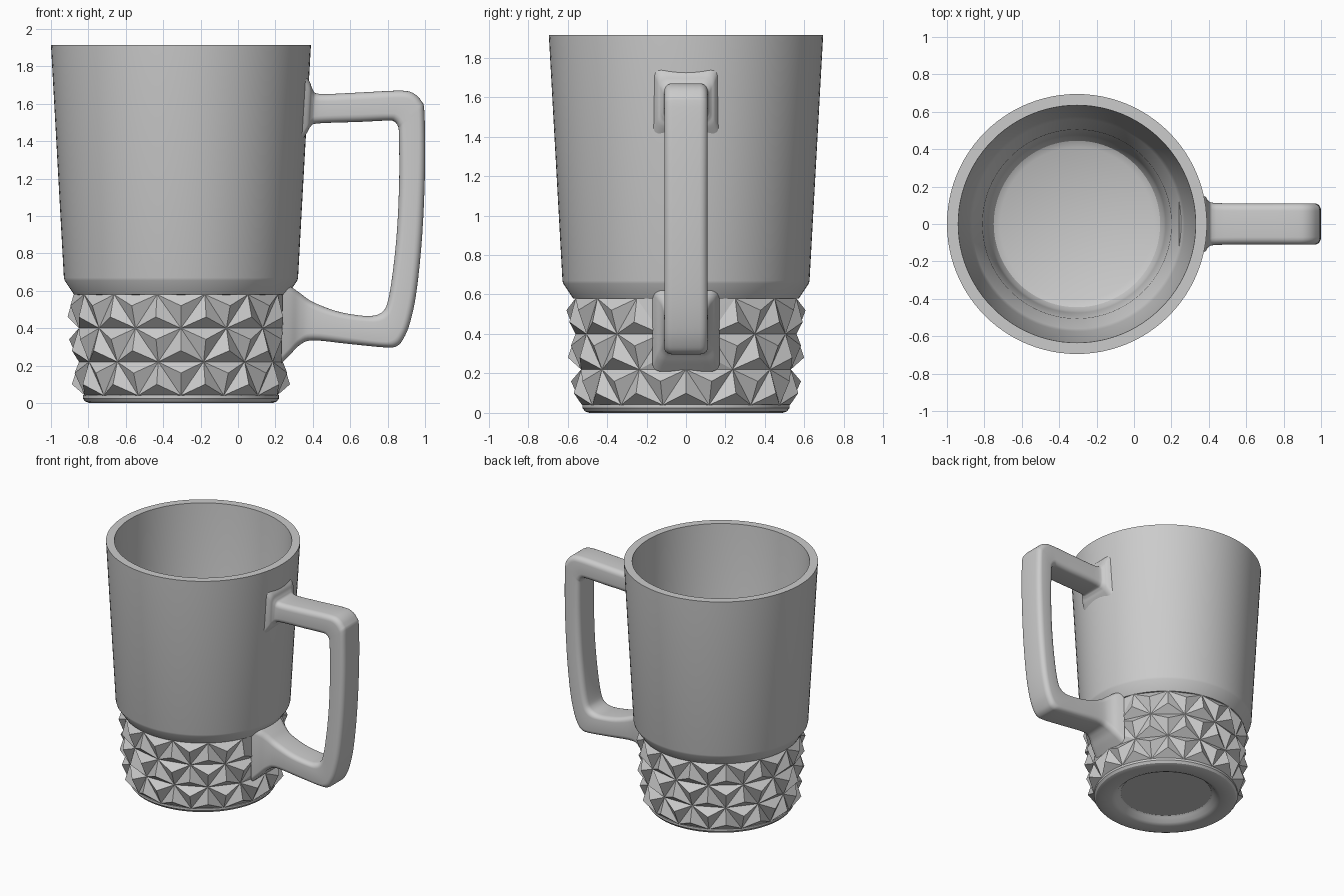
import bpy, bmesh, math
from mathutils import Vector

if "Cube" in bpy.data.objects:
    bpy.data.objects.remove(bpy.data.objects["Cube"])

CX = -0.305          # axis of the cup


def finish(name, bm, smooth_angle=None):
    bmesh.ops.recalc_face_normals(bm, faces=bm.faces)
    me = bpy.data.meshes.new(name)
    bm.to_mesh(me)
    bm.free()
    ob = bpy.data.objects.new(name, me)
    bpy.context.collection.objects.link(ob)
    if smooth_angle:
        bpy.ops.object.select_all(action='DESELECT')
        ob.select_set(True)
        bpy.context.view_layer.objects.active = ob
        bpy.ops.object.shade_smooth_by_angle(angle=math.radians(smooth_angle))
    return ob


def polar(r, a, z):
    return Vector((CX + r * math.cos(a), r * math.sin(a), z))


# Cup body: one closed lathe profile, underside -> outside -> rim -> inside
profile = [(0, .05), (.33, .05), (.345, .04), (.37, .012), (.40, 0), (.49, 0),
           (.512, .008), (.525, .025), (.525, .042), (.505, .045), (.53, .575),
           (.572, .58), (.622, .655), (.626, .67), (.695, 1.915), (.635, 1.915),
           (.575, .70), (.56, .64), (.505, .56), (.475, .22), (.465, .165),
           (.445, .13), (.41, .112), (0, .11)]
SEG = 96
bm = bmesh.new()
rings = []
for r, z in profile:
    if r == 0:
        rings.append([bm.verts.new((CX, 0, z))] * SEG)
    else:
        rings.append([bm.verts.new(polar(r, math.tau * i / SEG, z)) for i in range(SEG)])
for a, b in zip(rings, rings[1:]):
    for i in range(SEG):
        j = (i + 1) % SEG
        corners = list(dict.fromkeys((a[i], a[j], b[j], b[i])))
        bm.faces.new(corners)
finish("cup_body", bm, 32)

# Faceted band: three rows of triangles, each raised to a low pyramid
N = 14
STEP = math.tau / N
levels = [(.04, .527), (.22, .545), (.40, .56), (.58, .574)]
bm = bmesh.new()
grid = [[bm.verts.new(polar(r, (i + (0 if k % 2 else .5)) * STEP, z)) for i in range(N)]
        for k, (z, r) in enumerate(levels)]


def pyramid(tri, row):
    c = sum((v.co for v in tri), Vector()) / 3
    a = math.atan2(c.y, c.x - CX)
    peak = (.583, .598, .606)[row]
    if row > 0 and abs(a) < STEP * .8:      # flattened where the handle joins
        peak = .56
    top = bm.verts.new(polar(peak, a, c.z))
    for i in range(3):
        bm.faces.new((tri[i], tri[(i + 1) % 3], top))


for k in range(3):
    lo, hi = grid[k], grid[k + 1]
    for i in range(N):
        j = (i + 1) % N
        if k % 2 == 0:      # lower level is shifted half a step
            pyramid((lo[i], lo[j], hi[j]), k)
            pyramid((hi[i], hi[j], lo[i]), k)
        else:
            pyramid((lo[i], lo[j], hi[i]), k)
            pyramid((hi[i], hi[j], lo[j]), k)
finish("faceted_band", bm)

# Handle: (outer x, z, inner x, z, half width), flared into the cup at both ends
path = [(.35, 1.76, .34, 1.40, .165), (.385, 1.715, .372, 1.45, .145),
        (.40, 1.675, .39, 1.48, .125), (.44, 1.652, .43, 1.495, .112),
        (.65, 1.66, .65, 1.503, .11), (.85, 1.67, .80, 1.51, .11),
        (.93, 1.66, .835, 1.505, .11), (.98, 1.615, .855, 1.48, .11),
        (.997, 1.55, .86, 1.44, .11), (1.0, 1.25, .862, 1.2, .11),
        (.985, .90, .85, .92, .11), (.955, .60, .825, .68, .11),
        (.92, .43, .80, .54, .11), (.885, .345, .775, .49, .11),
        (.85, .305, .73, .468, .11), (.79, .297, .66, .467, .11),
        (.60, .315, .53, .49, .11), (.40, .335, .40, .54, .112),
        (.33, .31, .335, .585, .125), (.28, .26, .285, .62, .15),
        (.23, .21, .24, .64, .17)]


def catmull(p, i, t):
    a, b, c, d = (p[max(0, min(len(p) - 1, i + k))] for k in (-1, 0, 1, 2))
    return [.5 * (2 * q + (r - o) * t + (2 * o - 5 * q + 4 * r - s) * t * t
                  + (3 * q - o - 3 * r + s) * t ** 3) for o, q, r, s in zip(a, b, c, d)]


stations = [catmull(path, i, s / 4) for i in range(len(path) - 1) for s in range(4)] + [path[-1]]
bm = bmesh.new()
rings = []
for ox, oz, ix, iz, w in stations:
    outer, inner = Vector((ox, 0, oz)), Vector((ix, 0, iz))
    mid, half = (outer + inner) / 2, (outer - inner).length / 2
    d = (outer - inner).normalized()
    R = .04                                  # corner rounding
    ring = []
    for q, (sx, sy) in enumerate(((1, 1), (-1, 1), (-1, -1), (1, -1))):
        for s in range(6):
            a = (q + s / 5) * math.pi / 2
            u = sx * (half - R) + R * math.cos(a)
            v = sy * (w - R) + R * math.sin(a)
            ring.append(bm.verts.new(mid + d * u + Vector((0, v, 0))))
    rings.append(ring)
n = len(rings[0])
for a, b in zip(rings, rings[1:]):
    for i in range(n):
        j = (i + 1) % n
        bm.faces.new((a[i], a[j], b[j], b[i]))
bm.faces.new(rings[0])
bm.faces.new(rings[-1])
finish("handle", bm, 40)
